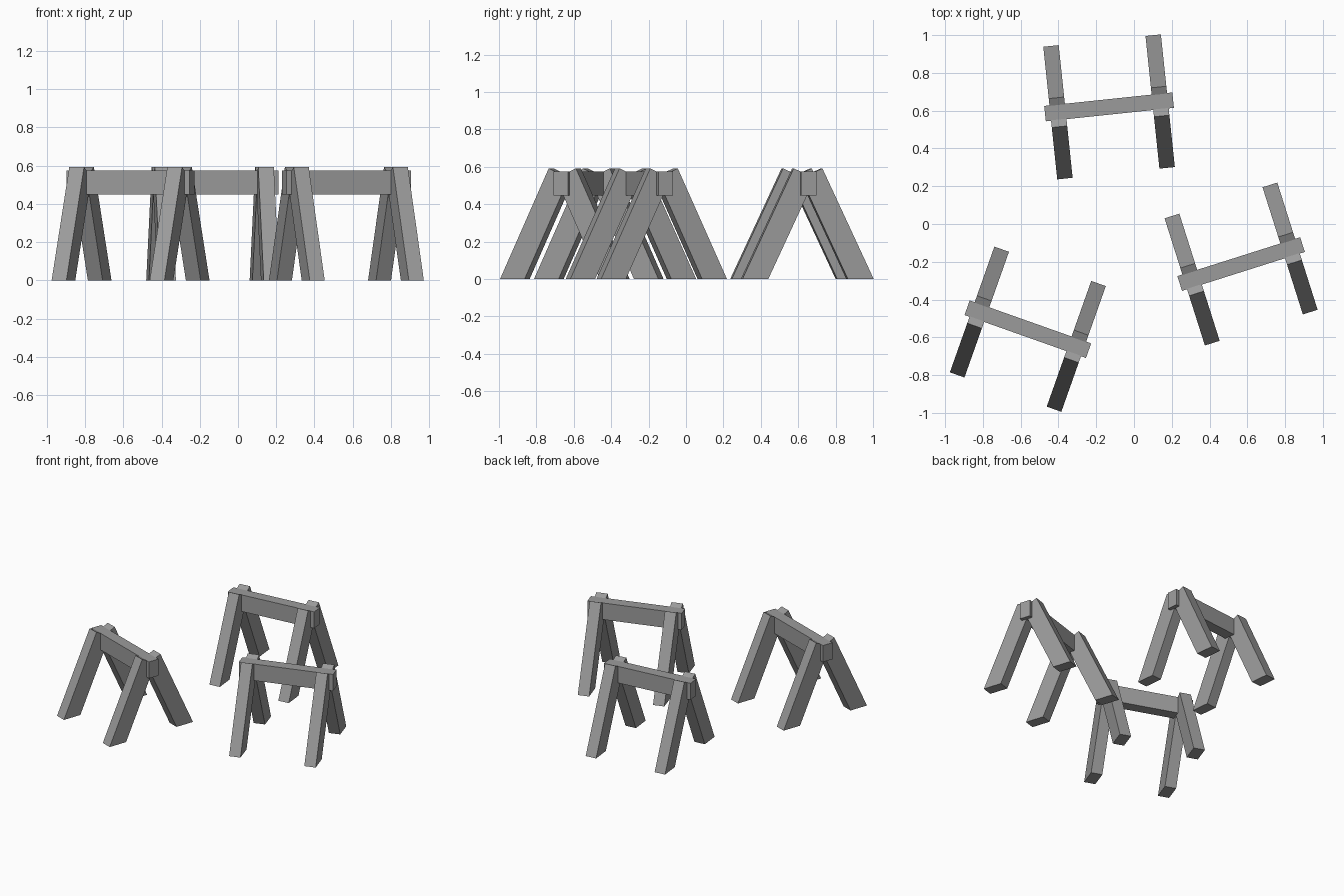
import bpy, bmesh, math
from mathutils import Matrix, Vector

cube = bpy.data.objects.get("Cube")
if cube:
    bpy.data.objects.remove(cube, do_unlink=True)

TIMBER = 0.082             # timber thickness
DEPTH = 0.126              # timber depth
LEAN = math.radians(25)    # leg lean from vertical
TOP, TOP_Y = 0.592, 0.077  # upper outer corner of a leg
BEAM_LENGTH, BEAM_TOP = 0.682, 0.574
FRAME_X = 0.272            # leg pair offset from the middle

grey = bpy.data.materials.new("weathered grey")
grey.use_nodes = True
grey.diffuse_color = (0.33, 0.33, 0.33, 1)
grey.node_tree.nodes["Principled BSDF"].inputs["Base Color"].default_value = grey.diffuse_color


def finish(name, bm, place):
    bmesh.ops.recalc_face_normals(bm, faces=bm.faces)
    mesh = bpy.data.meshes.new(name)
    bm.to_mesh(mesh)
    bm.free()
    mesh.materials.append(grey)
    obj = bpy.data.objects.new(name, mesh)
    obj.matrix_world = place
    bpy.context.collection.objects.link(obj)


def leg(name, x, side, place):
    """Leaning board: square-cut at the top, cut level at the foot."""
    s, c, t = math.sin(LEAN), math.cos(LEAN), math.tan(LEAN)
    foot = TOP_Y + TOP * t
    profile = [(foot, 0), (TOP_Y, TOP),
               (TOP_Y - DEPTH * c, TOP - DEPTH * s), (foot - DEPTH / c, 0)]
    bm = bmesh.new()
    face = bm.faces.new([bm.verts.new((x - TIMBER / 2, side * y, z)) for y, z in profile])
    new = bmesh.ops.extrude_face_region(bm, geom=[face])["geom"]
    bmesh.ops.translate(bm, vec=Vector((TIMBER, 0, 0)),
                        verts=[v for v in new if isinstance(v, bmesh.types.BMVert)])
    finish(name, bm, place)


def beam(name, place):
    bm = bmesh.new()
    bmesh.ops.create_cube(bm, size=1)
    bmesh.ops.scale(bm, vec=(BEAM_LENGTH, TIMBER, DEPTH), verts=bm.verts)
    bmesh.ops.translate(bm, vec=(0, 0, BEAM_TOP - DEPTH / 2), verts=bm.verts)
    finish(name, bm, place)


# Three trestles: position and turn
trestles = {
    "back": (-0.132, 0.620, 6.0),
    "left": (0.567, -0.212, 17.6),
    "right": (-0.562, -0.557, -19.5),
}
for label, (px, py, turn) in trestles.items():
    place = Matrix.Translation((px, py, 0)) @ Matrix.Rotation(math.radians(turn), 4, "Z")
    beam(f"{label}_trestle_beam", place)
    for end, x in (("left", FRAME_X), ("right", -FRAME_X)):
        for row, side in (("front", -1), ("rear", 1)):
            leg(f"{label}_trestle_{row}_{end}_leg", x, side, place)
